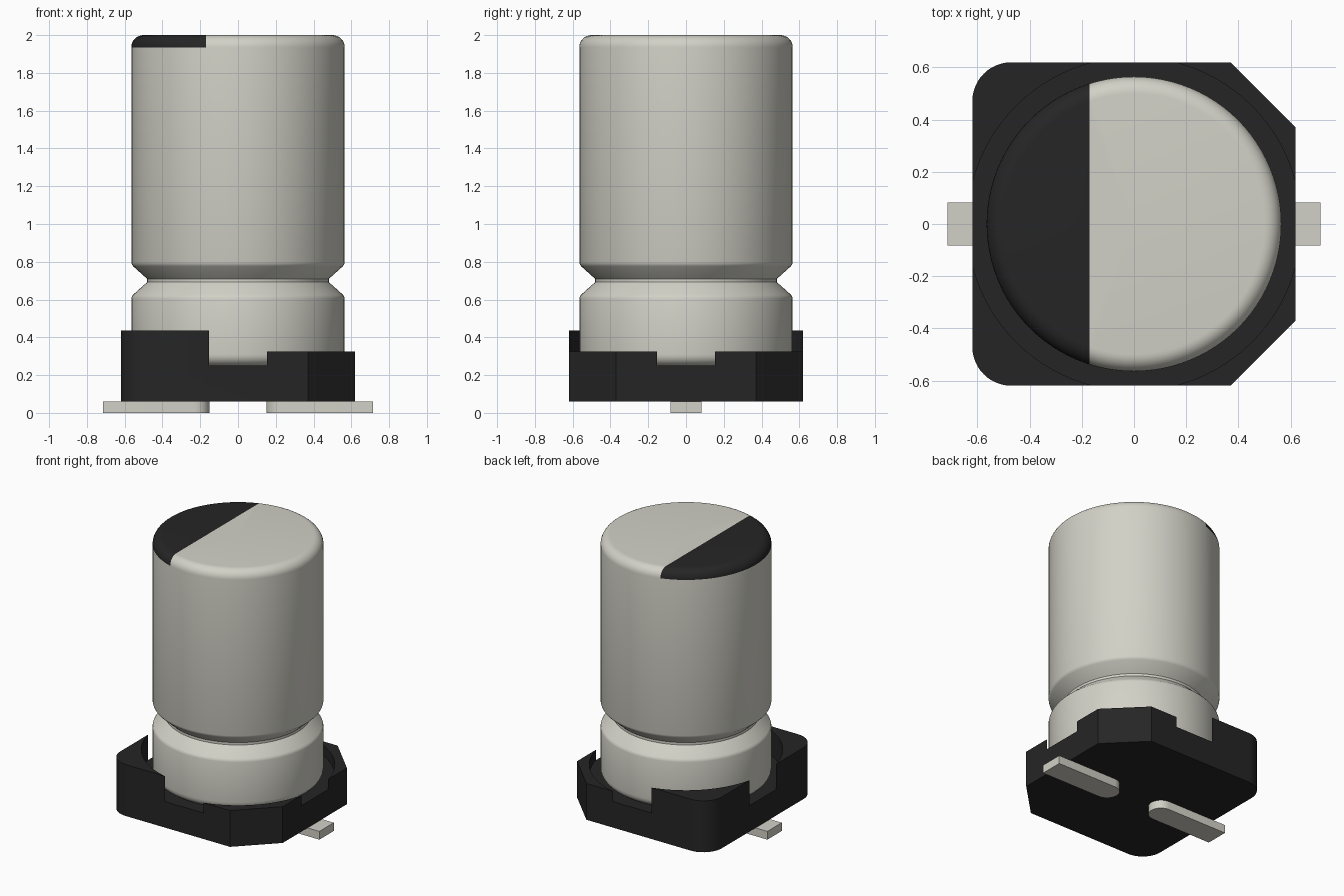
import bpy, bmesh, math

cube = bpy.data.objects.get("Cube")
if cube:
    bpy.data.objects.remove(cube, do_unlink=True)


def material(name, color, metallic=0.0):
    m = bpy.data.materials.new(name)
    m.diffuse_color = (*color, 1)
    m.use_nodes = True
    m.node_tree.nodes["Principled BSDF"].inputs["Base Color"].default_value = (*color, 1)
    return m


METAL = material("warm grey metal", (0.645, 0.639, 0.572))
BLACK = material("black plastic", (0.0194, 0.0187, 0.0187))


def finish(bm, name, mats, angle=30):
    bmesh.ops.recalc_face_normals(bm, faces=bm.faces)
    mesh = bpy.data.meshes.new(name)
    bm.to_mesh(mesh)
    bm.free()
    for m in mats:
        mesh.materials.append(m)
    ob = bpy.data.objects.new(name, mesh)
    bpy.context.collection.objects.link(ob)
    smooth(ob, angle)
    return ob


def smooth(ob, angle):
    bpy.ops.object.select_all(action="DESELECT")
    ob.select_set(True)
    bpy.context.view_layer.objects.active = ob
    bpy.ops.object.shade_smooth_by_angle(angle=math.radians(angle))


def arc(cx, cy, r, a0, a1, n):
    """Points on an arc, angles in degrees."""
    return [(cx + r * math.cos(math.radians(a0 + (a1 - a0) * i / n)),
             cy + r * math.sin(math.radians(a0 + (a1 - a0) * i / n))) for i in range(n + 1)]


def prism(name, outline, z0, z1, mat):
    bm = bmesh.new()
    face = bm.faces.new([bm.verts.new((x, y, z0)) for x, y in outline])
    ext = bmesh.ops.extrude_face_region(bm, geom=[face])["geom"]
    verts = [g for g in ext if isinstance(g, bmesh.types.BMVert)]
    bmesh.ops.translate(bm, verts=verts, vec=(0, 0, z1 - z0))
    return finish(bm, name, [mat])


def cut(target, cutter):
    """Subtract the cutter and remove it."""
    cutter.hide_render = True
    mod = target.modifiers.new("cut", "BOOLEAN")
    mod.operation, mod.solver, mod.object = "DIFFERENCE", "EXACT", cutter
    bpy.context.view_layer.objects.active = target
    bpy.ops.object.modifier_apply(modifier=mod.name)
    bpy.data.objects.remove(cutter, do_unlink=True)


# Base: rounded corners on the right, chamfered corners on the left
H, C, R = 0.62, 0.37, 0.15
outline = ([(C, -H), (H, -C), (H, C), (C, H)]
           + arc(-H + R, H - R, R, 90, 180, 12)
           + arc(-H + R, -H + R, R, 180, 270, 12))
base = prism("base", outline, 0.06, 0.435, BLACK)
# Lower the walls of the chamfered half
cut(base, prism("step_cutter", [(0, -1), (1, -1), (1, 1), (0, 1)], 0.325, 1, BLACK))
# The round pocket breaks through all four sides, leaving notches
cut(base, prism("pocket_cutter", arc(0, 0, 0.639, 0, 360, 128)[:-1], 0.25, 1, BLACK))
smooth(base, 30)

# Can: lathed profile with a crimped groove and a rounded rim
RAD, RIM, MARK_X = 0.565, 0.065, -0.17
profile = ([(0, 0.25)] + arc(RAD - 0.06, 0.31, 0.06, -90, 0, 6)
           + [(RAD, 0.605), (0.562, 0.616), (0.555, 0.626), (0.487, 0.687),
              (0.482, 0.692), (0.482, 0.71), (0.487, 0.715),
              (0.555, 0.776), (0.562, 0.786), (RAD, 0.797)]
           + arc(RAD - RIM, 2 - RIM, RIM, 0, 90, 8) + [(0, 2.0)])
bm = bmesh.new()
vs = [bm.verts.new((r, 0, z)) for r, z in profile]
edges = [bm.edges.new(p) for p in zip(vs, vs[1:])]
bmesh.ops.spin(bm, geom=vs + edges, cent=(0, 0, 0), axis=(0, 0, 1),
               angle=2 * math.pi, steps=96, use_duplicate=False)
bmesh.ops.remove_doubles(bm, verts=bm.verts, dist=1e-5)
# Polarity mark: split the top cap and rim along a straight line
top = [f for f in bm.faces if f.calc_center_median().z > 2 - RIM]
geom = set(top) | {e for f in top for e in f.edges} | {v for f in top for v in f.verts}
bmesh.ops.bisect_plane(bm, geom=list(geom), dist=1e-6,
                       plane_co=(MARK_X, 0, 0), plane_no=(1, 0, 0))
for f in bm.faces:
    c = f.calc_center_median()
    f.material_index = int(c.z > 2 - RIM and c.x < MARK_X)
finish(bm, "can", [METAL, BLACK])

# Leads: flat strips with a rounded inner end
W = 0.083
for side, name in ((1, "left_lead"), (-1, "right_lead")):
    pts = [(0.715, -W), (0.715, W)] + arc(0.15 + W, 0, W, 90, 270, 16)
    prism(name, [(side * x, y) for x, y in pts], 0, 0.06, METAL)
